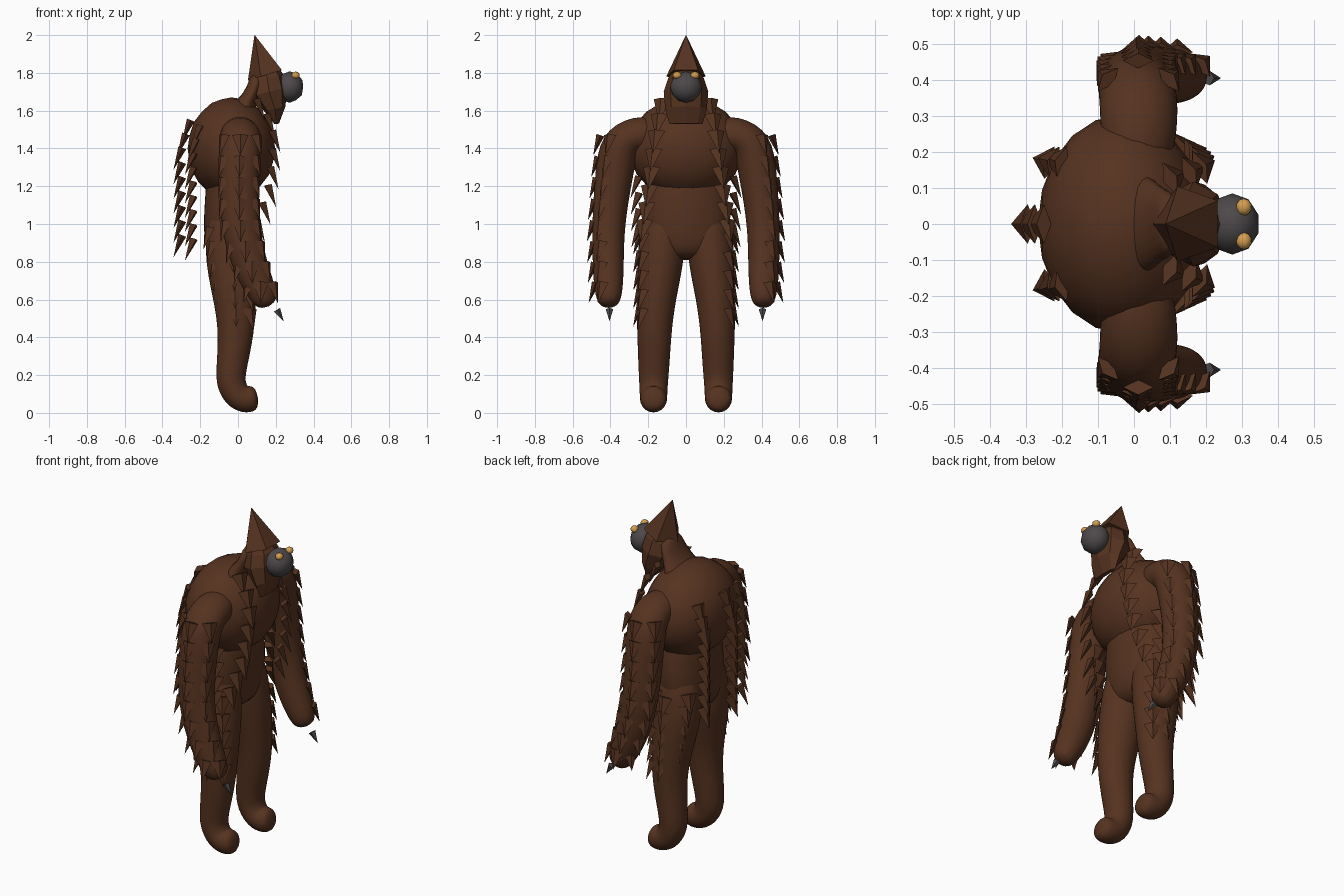
import bpy, bmesh, math
from mathutils import Vector, Matrix

if "Cube" in bpy.data.objects:
    bpy.data.objects.remove(bpy.data.objects["Cube"])


def material(name, rgb):
    m = bpy.data.materials.new(name)
    m.use_nodes = True
    m.diffuse_color = (*rgb, 1)
    m.node_tree.nodes["Principled BSDF"].inputs["Base Color"].default_value = (*rgb, 1)
    return m


FUR = material("brown fur", (0.093, 0.033, 0.0145))
SKIN = material("grey skin", (0.075, 0.066, 0.07))
GOLD = material("gold eye", (0.66, 0.34, 0.08))


def finish(bm, name, mat, mirror=False, smooth=True, subdiv=0):
    bmesh.ops.recalc_face_normals(bm, faces=bm.faces)
    for f in bm.faces:
        f.smooth = smooth
    me = bpy.data.meshes.new(name)
    bm.to_mesh(me)
    bm.free()
    me.materials.append(mat)
    ob = bpy.data.objects.new(name, me)
    bpy.context.collection.objects.link(ob)
    if mirror:
        mod = ob.modifiers.new("mirror", 'MIRROR')
        mod.use_axis = (False, True, False)
        mod.use_mirror_merge = False
    if subdiv:
        ob.modifiers.new("round", 'SUBSURF').levels = subdiv
        ob.modifiers["round"].render_levels = subdiv
    return ob


def loft(name, stations, ref, mirror=False, subdiv=2, sides=10, mat=FUR):
    """Loft of rings; each station is x, y, z, radius along ref, other radius."""
    bm = bmesh.new()
    pts = [Vector(s[:3]) for s in stations]
    rings = []
    for i, (p, s) in enumerate(zip(pts, stations)):
        t = (pts[min(i + 1, len(pts) - 1)] - pts[max(i - 1, 0)]).normalized()
        u = (Vector(ref) - t * t.dot(Vector(ref))).normalized()
        v = t.cross(u)
        angles = [math.tau * k / sides for k in range(sides)]
        rings.append([bm.verts.new(p + u * s[3] * math.cos(a) + v * s[4] * math.sin(a))
                      for a in angles])
    for a, b in zip(rings, rings[1:]):
        for k in range(sides):
            n = (k + 1) % sides
            bm.faces.new((a[k], a[n], b[n], b[k]))
    bm.faces.new(rings[0])
    bm.faces.new(rings[-1])
    return finish(bm, name, mat, mirror, subdiv > 0, subdiv)


def ball(name, centre, radii, mat=FUR, mirror=False, detail=3):
    bm = bmesh.new()
    bmesh.ops.create_icosphere(bm, subdivisions=detail, radius=1,
                               matrix=Matrix.Translation(centre) @ Matrix.Diagonal((*radii, 1)))
    return finish(bm, name, mat, mirror)


def sample(path, n):
    """Evenly spaced points along a polyline."""
    path = [Vector(p) for p in path]
    lengths = [(b - a).length for a, b in zip(path, path[1:])]
    for i in range(n):
        d = sum(lengths) * i / (n - 1)
        for a, b, l in zip(path, path[1:], lengths):
            if d <= l + 1e-6:
                yield a.lerp(b, min(d / l, 1))
                break
            d -= l


def tufts(name, rows, mirror=True, length=0.125, width=0.047, thick=0.022, tilt=0.35):
    """Rows of flat pointed tufts hanging down; each row is path, count, outward."""
    bm = bmesh.new()
    for path, n, outward in rows:
        out = Vector(outward).normalized()
        down = (Vector((0, 0, -1)) + out * tilt).normalized()
        side = down.cross(out).normalized()
        face = side.cross(down)
        for p in sample(path, n):
            top = [bm.verts.new(p + o) for o in (side * width, face * thick,
                                                 side * -width, face * -thick)]
            tip = bm.verts.new(p + down * length)
            bm.faces.new(top)
            for k in range(4):
                bm.faces.new((top[k], top[(k + 1) % 4], tip))
    return finish(bm, name, FUR, mirror, smooth=False)


# Body
ball("upper_body", (-0.035, 0, 1.4), (0.232, 0.303, 0.27))
loft("lower_body", [(-0.03, 0, 1.36, 0.2, 0.14), (-0.03, 0, 1.15, 0.235, 0.152),
                    (-0.04, 0, 0.98, 0.25, 0.155), (-0.045, 0, 0.8, 0.19, 0.13)], (0, 1, 0))

# Legs with rounded feet
loft("leg", [(-0.04, 0.1, 1.12, 0.1, 0.11), (-0.045, 0.128, 0.86, 0.138, 0.152),
             (-0.015, 0.16, 0.6, 0.11, 0.12), (-0.008, 0.168, 0.42, 0.096, 0.1),
             (-0.035, 0.17, 0.24, 0.087, 0.085), (-0.04, 0.172, 0.15, 0.08, 0.084),
             (0.0, 0.172, 0.083, 0.077, 0.082), (0.05, 0.172, 0.068, 0.076, 0.08),
             (0.108, 0.172, 0.078, 0.066, 0.064)], (0, 1, 0), mirror=True)

# Arms and claws
arm_line = [(0.0, 0.1, 1.46, 0.1, 0.1), (0.015, 0.27, 1.482, 0.114, 0.108),
            (0.012, 0.355, 1.43, 0.116, 0.12), (0.005, 0.383, 1.25, 0.112, 0.106),
            (0.008, 0.412, 1.0, 0.11, 0.092), (0.055, 0.412, 0.8, 0.1, 0.088),
            (0.12, 0.41, 0.65, 0.086, 0.082), (0.165, 0.408, 0.56, 0.06, 0.057)]
loft("arm", arm_line, (1, 0, 0), mirror=True)
loft("claw", [(0.205, 0.405, 0.545, 0.021, 0.021), (0.24, 0.405, 0.488, 0.001, 0.001)],
     (1, 0, 0), mirror=True, subdiv=0, sides=5, mat=SKIN)

# Head, neck, crest and face
loft("neck", [(0.0, 0, 1.55, 0.19, 0.1), (0.045, 0, 1.64, 0.125, 0.05),
              (0.085, 0, 1.71, 0.105, 0.04), (0.11, 0, 1.8, 0.08, 0.045)], (0, 1, 0), subdiv=1)
loft("head", [(0.14, 0, 1.83, 0.06, 0.065), (0.155, 0, 1.77, 0.095, 0.09),
              (0.165, 0, 1.7, 0.118, 0.097), (0.195, 0, 1.61, 0.11, 0.058),
              (0.205, 0, 1.53, 0.088, 0.012)], (0, 1, 0), subdiv=0, sides=8)
loft("head_crest", [(0.152, 0, 1.79, 0.104, 0.11), (0.088, 0, 2.0, 0.001, 0.001)],
     (-1, 0, 0), subdiv=0, sides=5)
ball("face", (0.273, 0, 1.725), (0.076, 0.085, 0.083), SKIN, detail=2)
ball("eye", (0.305, 0.047, 1.787), (0.022, 0.024, 0.02), GOLD, True, detail=2)

# Fur on the arms: outer, rear and front columns
rows = []
for angle, n in ((90, 8), (28, 8), (152, 8)):
    c, s = math.cos(math.radians(angle)), math.sin(math.radians(angle))
    path = [(x + c * rx * 0.82, y + s * ry * 0.82, z + 0.04)
            for x, y, z, rx, ry in arm_line[2:7]]
    rows.append((path, n, (c * 0.6, s, 0)))
tufts("arm_fur", rows, length=0.115, width=0.043)

# Fur on the legs
tufts("leg_fur", [
    ([(-0.03, 0.24, 0.95), (-0.01, 0.24, 0.57)], 5, (0, 1, 0)),
    ([(-0.15, 0.19, 0.98), (-0.08, 0.2, 0.68)], 5, (-1, 0.7, 0)),
    ([(0.05, 0.22, 0.95), (0.06, 0.225, 0.55)], 5, (0.7, 1, 0))], length=0.12)

# Fur on the chest and flanks
tufts("chest_fur", [
    ([(0.1, 0.125, 1.66), (0.18, 0.15, 1.54), (0.185, 0.165, 1.44), (0.165, 0.19, 1.22),
      (0.1, 0.22, 1.02)], 8, (1, 0.45, 0)),
    ([(0.03, 0.25, 1.25), (0.02, 0.245, 0.99)], 4, (0.3, 1, 0))], tilt=0.4, width=0.05)

# Fur down the back
tufts("back_fur", [([(-0.25, 0, 1.55), (-0.295, 0, 1.42), (-0.295, 0, 0.94)], 9, (-1, 0, 0))],
      mirror=False, width=0.055, tilt=0.4)
tufts("back_side_fur", [([(-0.2, 0.17, 1.52), (-0.235, 0.17, 1.4), (-0.235, 0.17, 0.92)],
                         9, (-1, 0.3, 0))], tilt=0.42)
